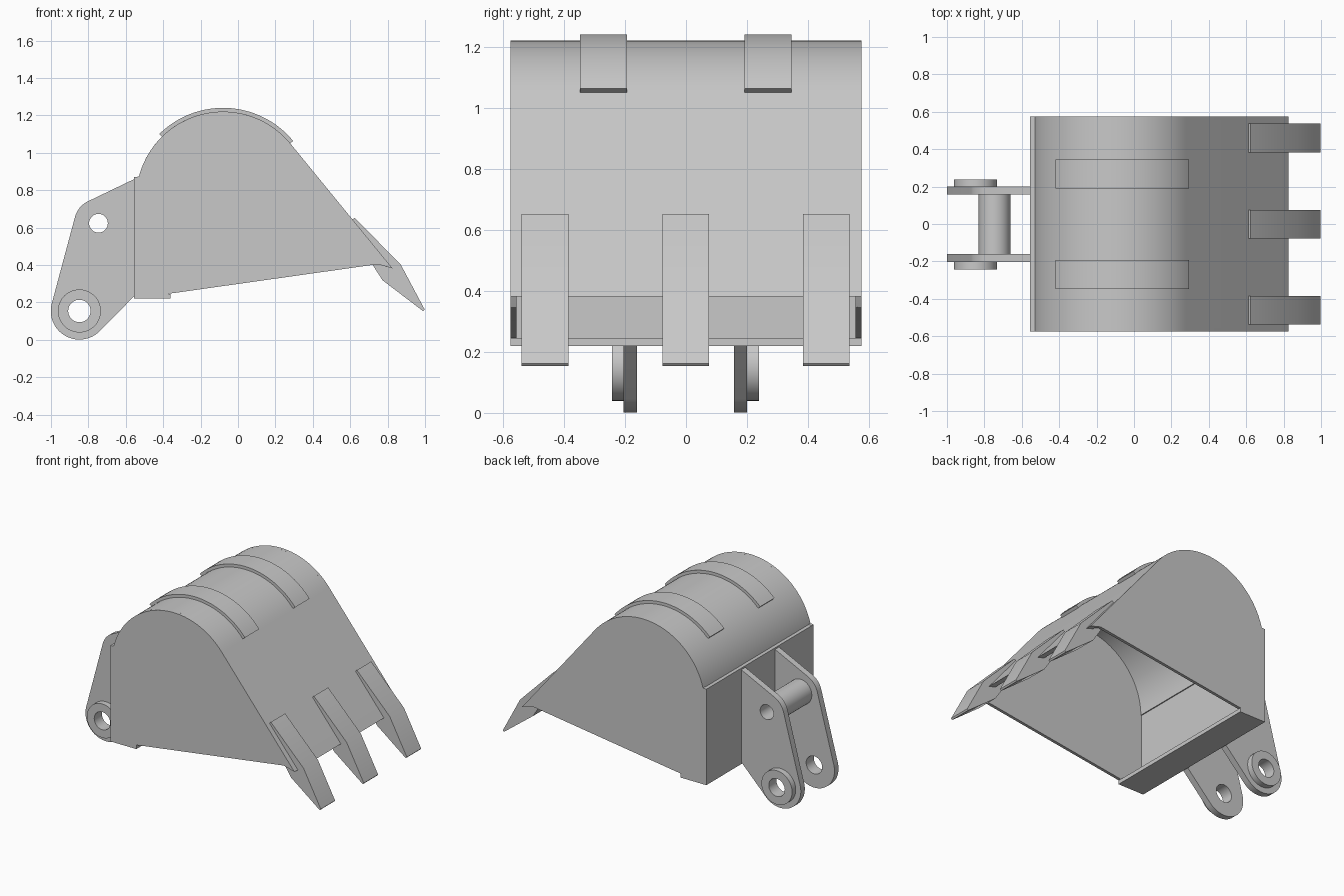
import bpy, bmesh, math

if "Cube" in bpy.data.objects:
    bpy.data.objects.remove(bpy.data.objects["Cube"])

steel = bpy.data.materials.new("grey_steel")
steel.diffuse_color = (0.58, 0.58, 0.58, 1)
steel.use_nodes = True
steel.node_tree.nodes["Principled BSDF"].inputs["Base Color"].default_value = steel.diffuse_color


def arc(cx, cz, r, a0, a1, n=24):
    """Points on an arc, angles in degrees."""
    angles = [math.radians(a0 + (a1 - a0) * i / n) for i in range(n + 1)]
    return [(cx + r * math.cos(a), cz + r * math.sin(a)) for a in angles]


def circle(cx, cz, r, n=40):
    return arc(cx, cz, r, 0, 360, n)[:-1]


def plate(name, y0, y1, outline, *holes):
    """Extrude an x-z outline, with optional holes, from y0 to y1."""
    curve = bpy.data.curves.new(name, 'CURVE')
    curve.dimensions = '2D'
    curve.fill_mode = 'BOTH'
    curve.extrude = (y1 - y0) / 2
    for loop in (outline, *holes):
        spline = curve.splines.new('POLY')
        spline.points.add(len(loop) - 1)
        for point, (x, z) in zip(spline.points, loop):
            point.co = (x, z, 0, 1)
        spline.use_cyclic_u = True
    temp = bpy.data.objects.new(name + "_curve", curve)
    bpy.context.collection.objects.link(temp)
    mesh = bpy.data.meshes.new_from_object(
        temp.evaluated_get(bpy.context.evaluated_depsgraph_get()))
    bpy.data.objects.remove(temp)
    bpy.data.curves.remove(curve)

    # stand the outline upright and weld it into a solid
    bm = bmesh.new()
    bm.from_mesh(mesh)
    for v in bm.verts:
        x, z, d = v.co
        v.co = (x, (y0 + y1) / 2 - d, z)
    bmesh.ops.remove_doubles(bm, verts=bm.verts, dist=0.0001)
    bmesh.ops.recalc_face_normals(bm, faces=bm.faces)
    bm.to_mesh(mesh)
    bm.free()
    mesh.name = name
    mesh.materials.clear()
    mesh.materials.append(steel)
    for p in mesh.polygons:
        p.material_index = 0
    obj = bpy.data.objects.new(name, mesh)
    bpy.context.collection.objects.link(obj)
    bpy.ops.object.select_all(action='DESELECT')
    obj.select_set(True)
    bpy.context.view_layer.objects.active = obj
    bpy.ops.object.shade_smooth_by_angle(angle=math.radians(30))
    return obj


CX, CZ, R = -0.08, 0.755, 0.465    # rounded top of the bucket
SLOPE = 39.4                       # angle where the arc meets the front plate
HALF, INNER = 0.575, 0.555

# Curved top and sloping front plate
plate("bucket_shell", -INNER, INNER,
      [(0.826, 0.382)] + arc(CX, CZ, R, SLOPE, 180, 40)
      + arc(CX, CZ, R - 0.025, 180, SLOPE, 40) + [(0.775, 0.396)])

# Side plates
side = ([(-0.555, 0.22), (0.746, 0.404), (0.826, 0.382)]
        + arc(CX, CZ, R, SLOPE, 165.4, 40) + [(-0.555, 0.87)])
plate("side_plate_front", -HALF, -INNER, side)
plate("side_plate_back", INNER, HALF, side)

# Rear wall and bottom lip
plate("rear_wall", -INNER, INNER,
      [(-0.555, 0.22), (-0.527, 0.22), (-0.527, 0.87), (-0.555, 0.87)])
plate("bottom_lip", -HALF, HALF,
      [(-0.555, 0.22), (-0.36, 0.22), (-0.36, 0.246), (-0.555, 0.246)])

# Wear straps over the top
strap = (arc(CX, CZ, R + 0.02, SLOPE, 134.6, 32)
         + arc(CX, CZ, R - 0.004, 134.6, SLOPE, 32))
for i, y in enumerate((-0.27, 0.268)):
    plate(f"wear_strap_{i + 1}", y - 0.077, y + 0.077, strap)

# Digging teeth clamped on the front edge
tooth = [(0.607, 0.637), (0.623, 0.652), (0.869, 0.404), (0.998, 0.162),
         (0.99, 0.153), (0.773, 0.318), (0.71, 0.415), (0.71, 0.51)]
for i, y in enumerate((-0.462, -0.001, 0.46)):
    plate(f"tooth_{i + 1}", y - 0.0765, y + 0.0765, tooth)

# Mounting lugs with pin holes, bosses and cross tube
low, high = (-0.848, 0.154), (-0.746, 0.623)
lug = ([(-0.553, 0.235), (-0.553, 0.86)] + arc(*high, 0.13, 115, 165, 12)
       + arc(*low, 0.153, 165, 315, 32))
for name, s in (("front", -1), ("back", 1)):
    def span(a, b):
        return sorted((s * a - 0.002, s * b - 0.002))
    plate(f"lug_{name}", *span(0.159, 0.202), lug,
          circle(*low, 0.06), circle(*high, 0.05))
    plate(f"boss_{name}", *span(0.202, 0.241),
          circle(*low, 0.115), circle(*low, 0.06))
plate("cross_tube", -0.161, 0.157, circle(*high, 0.085), circle(*high, 0.05))
